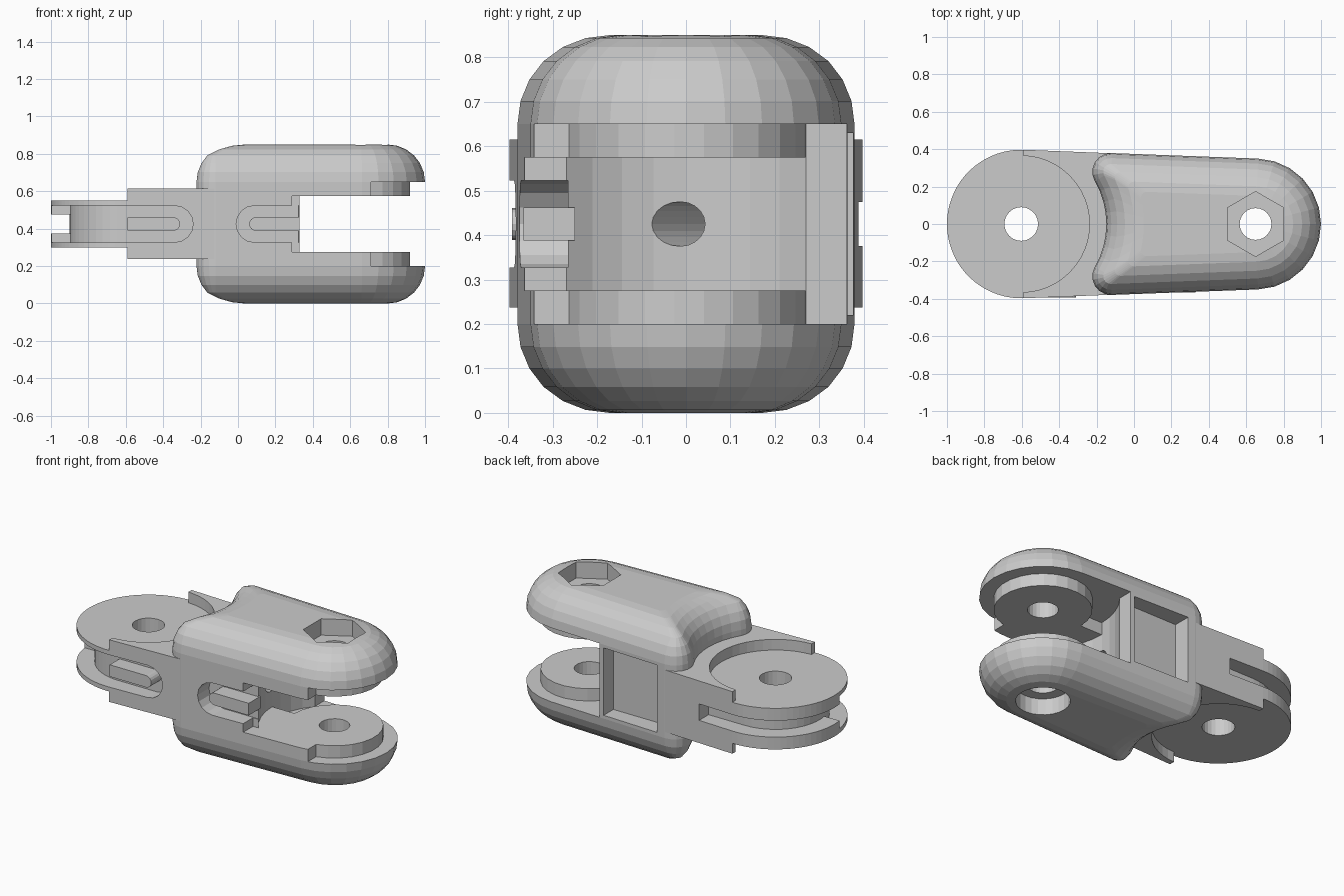
import bpy, bmesh
from math import sin, cos, pi, radians, sqrt, atan2
from mathutils import Vector

if "Cube" in bpy.data.objects:
    bpy.data.objects.remove(bpy.data.objects["Cube"])

P, Q = Vector((0.65, 0)), Vector((-0.603, 0))   # hinge centres, right and left
RP, RQ, ZC = 0.35, 0.397, 0.425
NX = (RQ - RP) / (P.x - Q.x)
N = Vector((NX, sqrt(1 - NX * NX)))             # normal of the tapered side
T = Vector((-N.y, N.x))


def side(x):
    return (RP - N.x * (x - P.x)) / N.y


def arc(c, r, a0, a1, n):
    return [(c[0] + r * cos(radians(a0 + (a1 - a0) * i / n)),
             c[1] + r * sin(radians(a0 + (a1 - a0) * i / n))) for i in range(n + 1)]


def loft(name, rings):
    bm = bmesh.new()
    vs = [[bm.verts.new(p) for p in r] for r in rings]
    for a, b in zip(vs, vs[1:]):
        for i in range(len(a)):
            j = (i + 1) % len(a)
            bm.faces.new((a[i], a[j], b[j], b[i]))
    bm.faces.new(vs[0][::-1])
    bm.faces.new(vs[-1])
    bmesh.ops.recalc_face_normals(bm, faces=bm.faces)
    me = bpy.data.meshes.new(name)
    bm.to_mesh(me)
    bm.free()
    ob = bpy.data.objects.new(name, me)
    bpy.context.collection.objects.link(ob)
    return ob


def prism(name, pts, a, b, axis='z'):
    if axis == 'z':
        return loft(name, [[(x, y, t) for x, y in pts] for t in (a, b)])
    return loft(name, [[(x, t, z) for x, z in pts] for t in (a, b)])


def cut(cutter, *targets):
    cutter.hide_render = True
    for ob in targets:
        m = ob.modifiers.new("cut", 'BOOLEAN')
        m.operation, m.solver, m.object = 'DIFFERENCE', 'EXACT', cutter
        bpy.context.view_layer.objects.active = ob
        bpy.ops.object.modifier_apply(modifier=m.name)
    bpy.data.objects.remove(cutter)


def round_end(xr, xf, h):
    """xz profile, half-height h: rounded end at xr, flat end at xf."""
    s = 1 if xf > xr else -1
    return [(xf, ZC + h)] + [(xr + s * h - s * h * cos(a), ZC + h * sin(a))
                             for a in [pi / 2 - pi * i / 8 for i in range(9)]] + [(xf, ZC - h)]


def yoke_outline(d):
    """Tapered outline inset by d, with a scooped left end and filleted horns."""
    f, R = max(0.1 - d, 0.03), 0.455 + d
    u = P + N * (RP - d - f) - Q
    ut = u.dot(T)
    s = -ut - sqrt(ut * ut - u.dot(u) + (R + f) ** 2)
    C = Q + u + T * s
    an = atan2(N.y, N.x) * 180 / pi
    aq = atan2(C.y - Q.y, C.x - Q.x) * 180 / pi
    upper = arc(P, RP - d, 0, an, 6) + arc(C, f, an, aq + 180, 6) + arc(Q, R, aq, 0, 4)[1:]
    return upper + [(x, -y) for x, y in upper[-2:0:-1]]


# Yoke: pill-shaped body with rounded top and bottom
levels = [(0.2 * (1 - cos(a)), 0.2 * (1 - sin(a))) for a in [pi / 2 * (1 - i / 6) for i in range(7)]]
levels = levels + [(d, 0.85 - z) for d, z in reversed(levels)]
yoke = loft("yoke", [[(x, y, z) for x, y in yoke_outline(d)] for d, z in levels])

# Gap between the cheeks, leaving round bosses and a stop on the front
scoop = arc(P, 0.42, 140, 220, 8)
xe = scoop[0][0]
cut(prism("gap", scoop + [(0.29, scoop[-1][1]), (0.29, -0.6), (1.2, -0.6), (1.2, 0.6), (xe, 0.6)],
          0.275, 0.575), yoke)
cut(prism("boss_relief", [(0.71, -0.6)] + arc(P, 0.27, -77, 180, 18) + scoop[4::-1]
          + [(xe, 0.6), (1.2, 0.6), (1.2, -0.6)], 0.2, 0.65), yoke)

# Bolt hole, hexagonal nut pocket and round bolt-head pocket
cut(prism("bolt_hole", arc(P, 0.085, 0, 345, 23), -0.1, 1), yoke)
cut(prism("nut_pocket", arc(P, 0.1735, 30, 330, 5), 0.75, 1), yoke)
cut(prism("head_pocket", arc(P, 0.15, 0, 345, 23), -0.1, 0.1), yoke)

# Rectangular back pocket and rounded front slot
cut(prism("back_pocket", [(-0.07, 0.22), (0.3, 0.22), (0.3, 0.63), (-0.07, 0.63)], 0.27, 0.6, 'y'), yoke)
cut(prism("front_slot", round_end(-0.01, 0.5, 0.098), -0.6, -0.265, 'y'), yoke)
prism("yoke_tab", round_end(0.06, xe, 0.037), -0.366, -0.25, 'y')

# Tongue: round-ended plate running into the yoke
a = atan2(N.y, N.x) * 180 / pi
tongue = prism("tongue", arc(Q, RQ, a, 360 - a, 36) + [(-0.1, -side(-0.1) + 0.001), (-0.1, side(-0.1) - 0.001)],
               0.237, 0.615)
step = [(-1.2, -0.6), (-0.59, -0.6)] + arc(Q, 0.365, -88, 88, 24) + [(-0.59, 0.6), (-1.2, 0.6)]
for z0, z1 in ((0.55, 0.8), (0.1, 0.3)):
    cut(prism("disc_step", step, z0, z1), tongue)
cut(prism("pivot_hole", arc(Q, 0.09, 0, 345, 23), 0, 1), tongue)

# Cable groove round the disc: narrow at the back, wide at the front
cut(prism("back_groove", [(-1.2, -0.06)] + arc(Q, 0.297, 190, 90, 12)
          + [(-0.36, 0.297), (-0.36, 0.6), (-1.2, 0.6)], 0.375, 0.475), tongue)
cut(prism("front_groove", [(-1.2, -0.06)] + arc(Q, 0.297, 190, 270, 10)
          + [(-0.58, -0.297), (-0.58, -0.6), (-1.2, -0.6)], ZC - 0.098, ZC + 0.098), tongue)
cut(prism("groove_end", round_end(-0.24, -0.603, 0.098), -0.6, -0.297, 'y'), tongue)
prism("tongue_tab", round_end(-0.31, -0.59, 0.036), -0.392, -0.28, 'y')

# Slanted cable hole from the scoop to the back groove
d = Vector((-0.85, 0.527, 0))
start, across = Vector((0.3, -0.057, ZC)), Vector((0.527, 0.85, 0))
ring = [across * 0.05 * cos(t) + Vector((0, 0, 0.05 * sin(t))) for t in [i * pi / 10 for i in range(20)]]
cut(loft("cable_hole", [[start + d * k + p for p in ring] for k in (0, 0.74)]), yoke, tongue)
